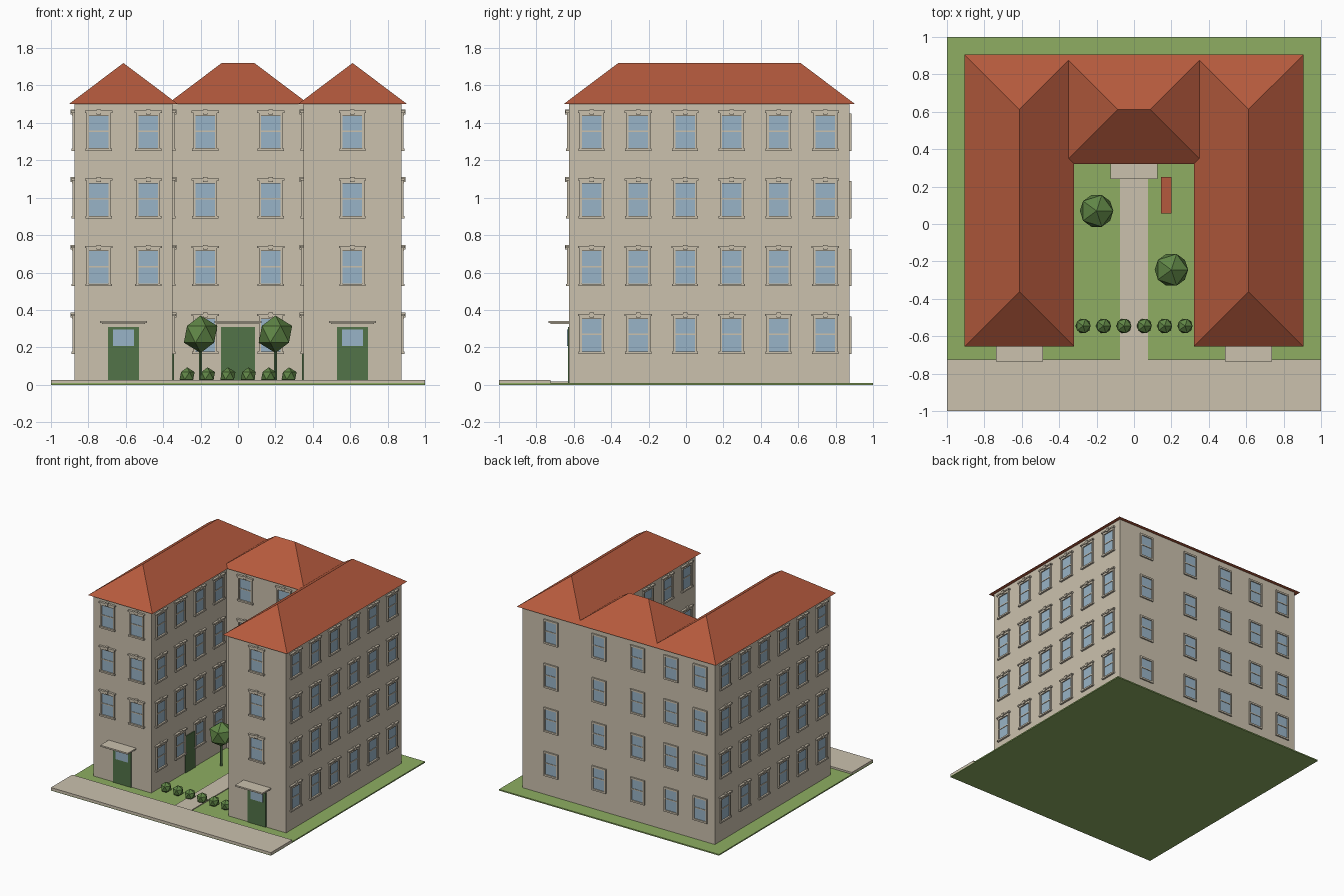
import bpy, bmesh, math
from mathutils import Matrix, Vector

if "Cube" in bpy.data.objects:
    bpy.data.objects.remove(bpy.data.objects["Cube"])


def mat(name, r, g, b):
    m = bpy.data.materials.new(name)
    lin = [((c / 255 + 0.055) / 1.055) ** 2.4 for c in (r, g, b)]
    m.diffuse_color = (*lin, 1)
    m.use_nodes = True
    m.node_tree.nodes["Principled BSDF"].inputs["Base Color"].default_value = m.diffuse_color
    return m


STONE = mat("stone", 203, 193, 174)
ROOF = mat("roof_tile", 181, 90, 61)
GLASS = mat("window_glass", 153, 180, 199)
DOOR = mat("door_green", 82, 115, 72)
GRASS = mat("grass", 142, 174, 98)
LEAF = mat("foliage", 96, 134, 70)


def finish(bm, name, material):
    me = bpy.data.meshes.new(name)
    bm.to_mesh(me)
    bm.free()
    me.materials.append(material)
    ob = bpy.data.objects.new(name, me)
    bpy.context.collection.objects.link(ob)
    return ob


def add_box(bm, x0, x1, y0, y1, z0, z1, xf=Matrix()):
    size = Matrix.Diagonal((x1 - x0, y1 - y0, z1 - z0, 1))
    mid = Matrix.Translation(((x0 + x1) / 2, (y0 + y1) / 2, (z0 + z1) / 2))
    bmesh.ops.create_cube(bm, size=1, matrix=xf @ mid @ size)


def box(name, material, *dims):
    bm = bmesh.new()
    add_box(bm, *dims)
    return finish(bm, name, material)


# Ground, pavement and courtyard path
box("lawn", GRASS, -1, 1, -1, 1, 0, 0.01)
box("pavement", STONE, -1, 1, -1, -0.725, 0.005, 0.025)
box("courtyard_path", STONE, -0.075, 0.075, -0.73, 0.35, 0.005, 0.017)

# Building blocks with one hipped roof each
BLOCKS = {"left_wing": (-0.875, -0.35, -0.625, 0.875),
          "right_wing": (0.35, 0.875, -0.625, 0.875),
          "rear_block": (-0.35, 0.35, 0.35, 0.875)}


def hip_roof(name, x0, x1, y0, y1, z0=1.5, z1=1.72):
    bm = bmesh.new()
    half = min(x1 - x0, y1 - y0) / 2
    e = [bm.verts.new((x, y, z0)) for x, y in ((x0, y0), (x1, y0), (x1, y1), (x0, y1))]
    a = bm.verts.new((x0 + half, y0 + half, z1))
    b = bm.verts.new((x1 - half, y1 - half, z1))
    bm.faces.new(e[::-1])
    if y1 - y0 > x1 - x0:
        faces = ((e[0], e[1], a), (e[1], e[2], b, a), (e[2], e[3], b), (e[3], e[0], a, b))
    else:
        faces = ((e[0], e[1], b, a), (e[1], e[2], b), (e[2], e[3], a, b), (e[3], e[0], a))
    for f in faces:
        bm.faces.new(f)
    finish(bm, name, ROOF)


for n, (x0, x1, y0, y1) in BLOCKS.items():
    box(n + "_walls", STONE, x0, x1, y0, y1, 0.005, 1.5)
    hip_roof(n + "_roof", x0 - 0.03, x1 + 0.03, y0 - 0.03, y1 + 0.03)


# Windows: local x runs along the wall, local -y points outward
def wall_frame(x, y, angle):
    return Matrix.Translation((x, y, 0)) @ Matrix.Rotation(math.radians(angle), 4, 'Z')


def window(frame, glass, xf, z, fancy):
    for s in (-1, 1):                                             # jambs
        a, b = sorted((s * 0.052, s * 0.064))
        add_box(frame, a, b, -0.011, 0.002, z + 0.01, z + 0.195, xf)
    add_box(frame, -0.052, 0.052, -0.007, 0.002, z + 0.101, z + 0.109, xf)  # sash bar
    add_box(glass, -0.052, 0.052, -0.003, 0.002, z + 0.014, z + 0.19, xf)
    if fancy:
        add_box(frame, -0.07, 0.07, -0.016, 0.002, z, z + 0.013, xf)        # sill
        add_box(frame, -0.064, 0.064, -0.012, 0.002, z + 0.187, z + 0.203, xf)
        add_box(frame, -0.073, 0.073, -0.018, 0.002, z + 0.203, z + 0.214, xf)  # hood
        add_box(frame, -0.012, 0.012, -0.021, 0.002, z + 0.195, z + 0.221, xf)  # keystone
    else:
        add_box(frame, -0.064, 0.064, -0.011, 0.002, z, z + 0.014, xf)
        add_box(frame, -0.064, 0.064, -0.011, 0.002, z + 0.186, z + 0.2, xf)


ROWS = [0.165 + 0.362 * i for i in range(4)]
SIDE_Y = [-0.505 + 0.25 * i for i in range(6)]
FACADES = {
    "left_wing_front": ([(x, -0.625) for x in (-0.745, -0.48)], 0, ROWS[1:], True),
    "right_wing_front": ([(0.612, -0.625)], 0, ROWS[1:], True),
    "rear_block_front": ([(-0.175, 0.35), (0.175, 0.35)], 0, ROWS, True),
    "right_side": ([(0.875, y) for y in SIDE_Y], 90, ROWS, True),
    "left_side": ([(-0.875, y) for y in SIDE_Y], -90, ROWS, True),
    "left_court": ([(-0.35, y) for y in SIDE_Y[:4]], 90, ROWS, True),
    "right_court": ([(0.35, y) for y in SIDE_Y[:4]], -90, ROWS, True),
    "back": ([(x, 0.875) for x in (0.612, 0.175, -0.175, -0.48, -0.745)], 180, ROWS, False),
}
for n, (spots, angle, rows, fancy) in FACADES.items():
    frame, glass = bmesh.new(), bmesh.new()
    for x, y in spots:
        for z in rows:
            window(frame, glass, wall_frame(x, y, angle), z, fancy)
    finish(frame, n + "_window_frames", STONE)
    finish(glass, n + "_window_glass", GLASS)


# Doors with optional light and canopy
def door(name, x, y, angle, half, light, canopy):
    xf = wall_frame(x, y, angle)
    bm = bmesh.new()
    add_box(bm, -half, half, -0.007, 0.002, 0.01, 0.31, xf)
    finish(bm, name, DOOR)
    if light:
        bm = bmesh.new()
        add_box(bm, -0.056, 0.056, -0.01, 0, 0.208, 0.295, xf)
        finish(bm, name + "_light", GLASS)
    if canopy:
        bm = bmesh.new()
        add_box(bm, -0.125, 0.125, -0.11, 0, 0.33, 0.342, xf)
        add_box(bm, -0.115, 0.115, -0.1, 0, 0.324, 0.33, xf)
        finish(bm, name + "_canopy", STONE)


door("left_wing_door", -0.6125, -0.625, 0, 0.082, True, True)
door("right_wing_door", 0.6125, -0.625, 0, 0.082, True, True)
door("rear_door", 0, 0.35, 0, 0.09, False, True)
door("left_court_door", -0.35, -0.125, 90, 0.065, False, False)
door("right_court_door", 0.35, -0.125, -90, 0.065, False, False)


# Trees and hedge
def foliage(name, x, y, z, r):
    bm = bmesh.new()
    bmesh.ops.create_icosphere(bm, subdivisions=1, radius=r,
                               matrix=Matrix.Translation((x, y, z)))
    finish(bm, name, LEAF)


for n, x, y in (("left_tree", -0.2, 0.07), ("right_tree", 0.2, -0.245)):
    foliage(n + "_crown", x, y, 0.27, 0.1)
    bm = bmesh.new()
    bmesh.ops.create_cone(bm, cap_ends=True, segments=6, radius1=0.01, radius2=0.01,
                          depth=0.22, matrix=Matrix.Translation((x, y, 0.115)))
    finish(bm, n + "_trunk", DOOR)
for i in range(6):
    foliage(f"bush_{i + 1}", -0.272 + 0.109 * i, -0.545, 0.048, 0.045)

# Courtyard bench
bm = bmesh.new()
add_box(bm, 0.145, 0.2, 0.055, 0.25, 0.05, 0.06)
for y in (0.075, 0.215):
    add_box(bm, 0.152, 0.193, y, y + 0.015, 0.01, 0.05)
finish(bm, "bench", ROOF)
